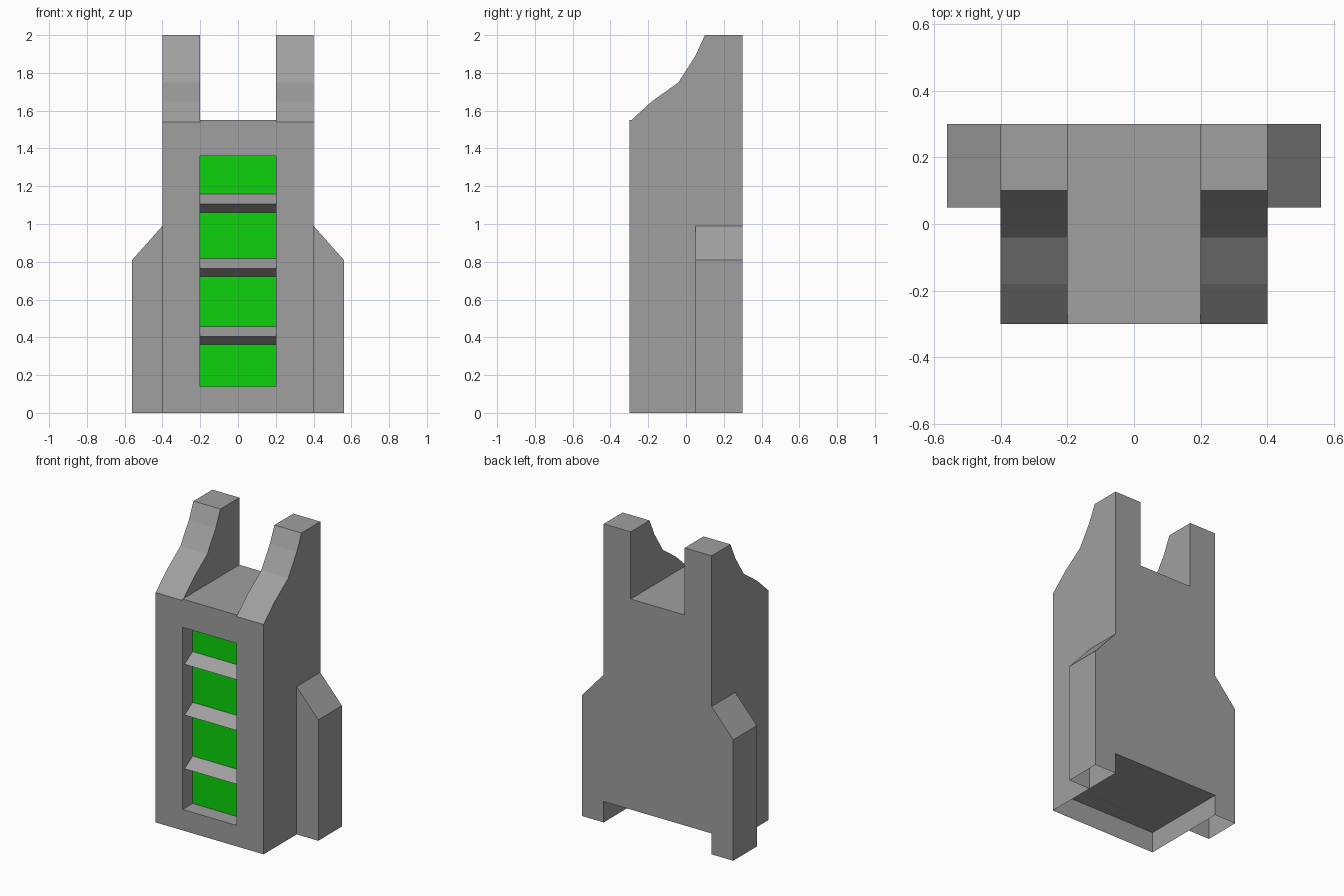
import bpy
import bmesh
from mathutils import Vector

cube = bpy.data.objects.get("Cube")
if cube:
    bpy.data.objects.remove(cube, do_unlink=True)


def material(name, color):
    mat = bpy.data.materials.new(name)
    mat.use_nodes = True
    mat.diffuse_color = color
    mat.node_tree.nodes["Principled BSDF"].inputs["Base Color"].default_value = color
    return mat


stone = material("stone grey", (0.35, 0.35, 0.35, 1))
green = material("bright green", (0.004, 0.65, 0.004, 1))


def prism(name, profile, axis, low, high, mat=stone, open_sides=()):
    """Extrude a 2D profile along an axis; drop faces pointing to open_sides."""
    def place(p, d):
        co = list(p)
        co.insert("xyz".index(axis), d)
        return co

    bm = bmesh.new()
    bottom = bm.faces.new([bm.verts.new(place(p, low)) for p in profile])
    ext = bmesh.ops.extrude_face_region(bm, geom=[bottom], use_keep_orig=True)
    moved = [g for g in ext["geom"] if isinstance(g, bmesh.types.BMVert)]
    bmesh.ops.translate(bm, verts=moved, vec=Vector(place((0, 0), high - low)))
    bmesh.ops.recalc_face_normals(bm, faces=bm.faces)
    bm.normal_update()
    dropped = [f for f in bm.faces
               if any(f.normal.dot(Vector(s)) > 0.99 for s in open_sides)]
    bmesh.ops.delete(bm, geom=dropped, context="FACES")
    mesh = bpy.data.meshes.new(name)
    bm.to_mesh(mesh)
    bm.free()
    mesh.materials.append(mat)
    obj = bpy.data.objects.new(name, mesh)
    bpy.context.collection.objects.link(obj)
    return obj


def rect(a0, b0, a1, b1):
    return [(a0, b0), (a1, b0), (a1, b1), (a0, b1)]


HALF, SLOT, FRONT, BACK = 0.4, 0.2, -0.3, 0.3
PANEL_Y, BASE_TOP, BODY_TOP, SHELF = -0.19, 0.14, 1.36, 1.55
DOWN, REAR = (0, 0, -1), (0, 1, 0)

# Plinth, hollow underneath and open at the rear
prism("base", rect(-HALF, FRONT, HALF, BACK), "z", 0, BASE_TOP,
      open_sides=(DOWN, REAR))

# Tower body with a slot down the front
prism("body", [(-HALF, FRONT), (-SLOT, FRONT), (-SLOT, PANEL_Y), (SLOT, PANEL_Y),
               (SLOT, FRONT), (HALF, FRONT), (HALF, BACK), (-HALF, BACK)],
      "z", BASE_TOP, BODY_TOP)

# Coloured panel at the back of the slot
prism("slot_panel", rect(-SLOT, PANEL_Y - 0.004, SLOT, PANEL_Y), "z",
      BASE_TOP, BODY_TOP, green)

# Wedge-shaped rungs across the slot
for i, z in enumerate((0.41, 0.77, 1.11)):
    prism(f"rung_{i + 1}", [(PANEL_Y, z - 0.05), (-0.28, z - 0.005), (PANEL_Y, z + 0.05)],
          "x", -SLOT, SLOT)

# Top block between the horns
prism("top_block", rect(FRONT, BODY_TOP, BACK, SHELF), "x", -SLOT, SLOT)

# Horns and side buttresses, mirrored
horn = [(FRONT, BODY_TOP), (BACK, BODY_TOP), (BACK, 2), (0.1, 2), (0.05, 1.89),
        (-0.04, 1.75), (-0.18, 1.65), (FRONT, SHELF - 0.01)]
for side, s in (("left", 1), ("right", -1)):
    prism(f"{side}_horn", horn, "x", *sorted((s * SLOT, s * HALF)))
    prism(f"{side}_buttress",
          [(s * HALF, 0), (s * 0.56, 0), (s * 0.56, 0.81), (s * HALF, 0.99)],
          "y", 0.05, BACK, open_sides=(DOWN, (-s, 0, 0)))
